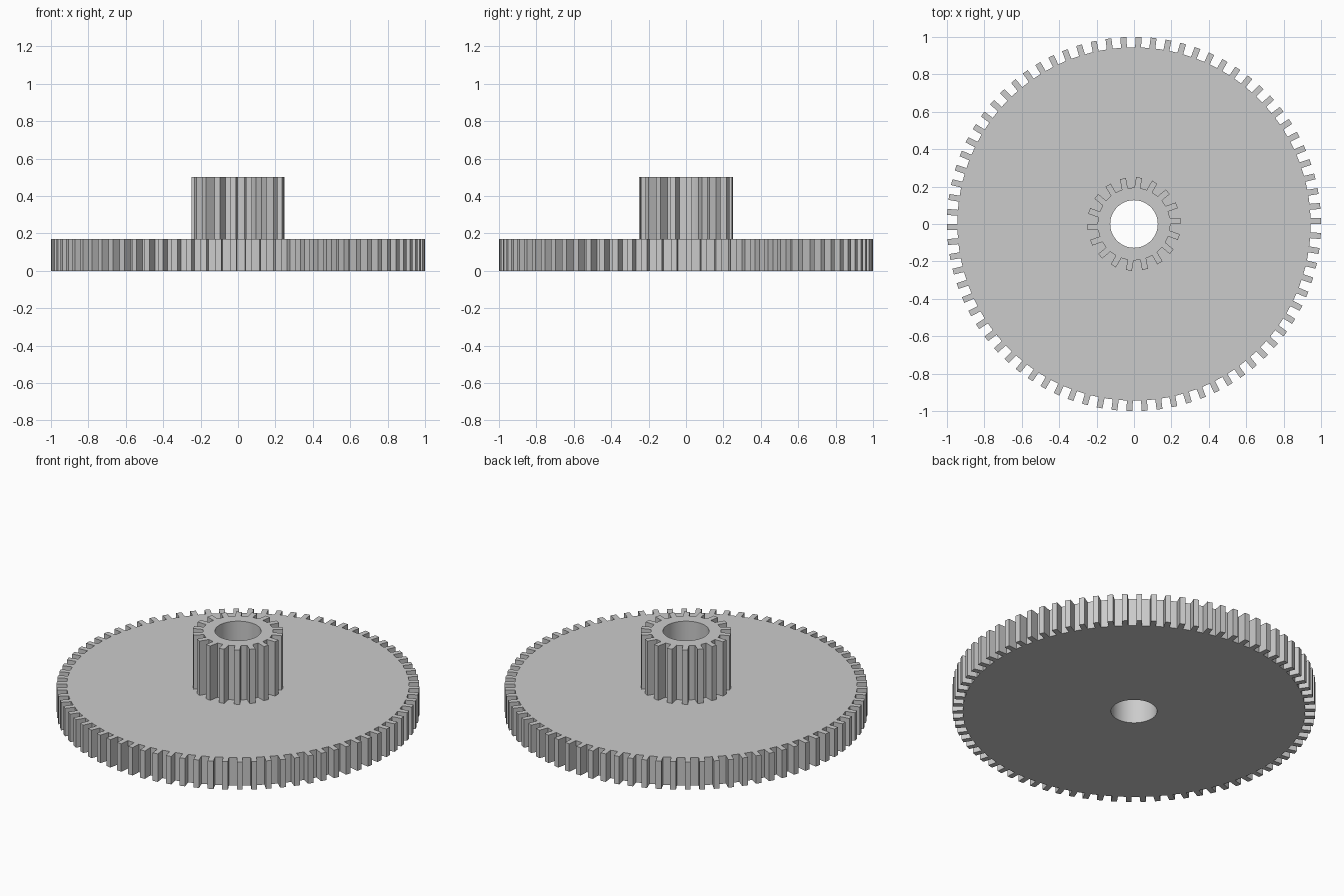
import bpy, bmesh, math
from mathutils import Matrix, Vector

cube = bpy.data.objects.get("Cube")
if cube:
    bpy.data.objects.remove(cube, do_unlink=True)

BORE, TOOTH_WIDTH = 0.127, 0.032
WHEEL_TOP, PINION_TOP = 0.17, 0.5

grey = bpy.data.materials.new("light_grey")
grey.use_nodes = True
colour = (0.6, 0.6, 0.6, 1)
grey.diffuse_color = colour
grey.node_tree.nodes["Principled BSDF"].inputs["Base Color"].default_value = colour


def finish(bm, name, smooth):
    bmesh.ops.recalc_face_normals(bm, faces=bm.faces)
    mesh = bpy.data.meshes.new(name)
    bm.to_mesh(mesh)
    bm.free()
    mesh.materials.append(grey)
    obj = bpy.data.objects.new(name, mesh)
    bpy.context.collection.objects.link(obj)
    if smooth:
        bpy.ops.object.select_all(action="DESELECT")
        obj.select_set(True)
        bpy.context.view_layer.objects.active = obj
        bpy.ops.object.shade_smooth_by_angle(angle=math.radians(30))


def ring_body(name, radius, z0, z1, steps=128):
    """Flat disc with a round bore, spun from a rectangular section."""
    bm = bmesh.new()
    corners = [(BORE, z0), (radius, z0), (radius, z1), (BORE, z1)]
    verts = [bm.verts.new((x, 0, z)) for x, z in corners]
    edges = [bm.edges.new((verts[i - 1], verts[i])) for i in range(4)]
    bmesh.ops.spin(bm, geom=verts + edges, cent=(0, 0, 0), axis=(0, 0, 1),
                   angle=math.tau, steps=steps, use_merge=True)
    bmesh.ops.remove_doubles(bm, verts=bm.verts, dist=1e-5)
    finish(bm, name, True)


def teeth(name, count, root, tip, z0, z1):
    """Square teeth standing on the rim, one side of each on a radius."""
    bm = bmesh.new()
    inner = root - 0.003
    size = Vector((tip - inner, TOOTH_WIDTH, z1 - z0))
    centre = Vector(((tip + inner) / 2, TOOTH_WIDTH / 2, (z0 + z1) / 2))
    block = Matrix.Translation(centre) @ Matrix.Diagonal(size).to_4x4()
    for i in range(count):
        turn = Matrix.Rotation(math.tau * i / count, 4, "Z")
        bmesh.ops.create_cube(bm, size=1, matrix=turn @ block)
    finish(bm, name, False)


# Large toothed wheel
ring_body("wheel_disc", 0.944, 0, WHEEL_TOP)
teeth("wheel_teeth", 78, 0.944, 0.9995, 0, WHEEL_TOP)

# Small pinion standing on the wheel
ring_body("pinion_hub", 0.194, WHEEL_TOP, PINION_TOP)
teeth("pinion_teeth", 18, 0.194, 0.249, WHEEL_TOP, PINION_TOP)
